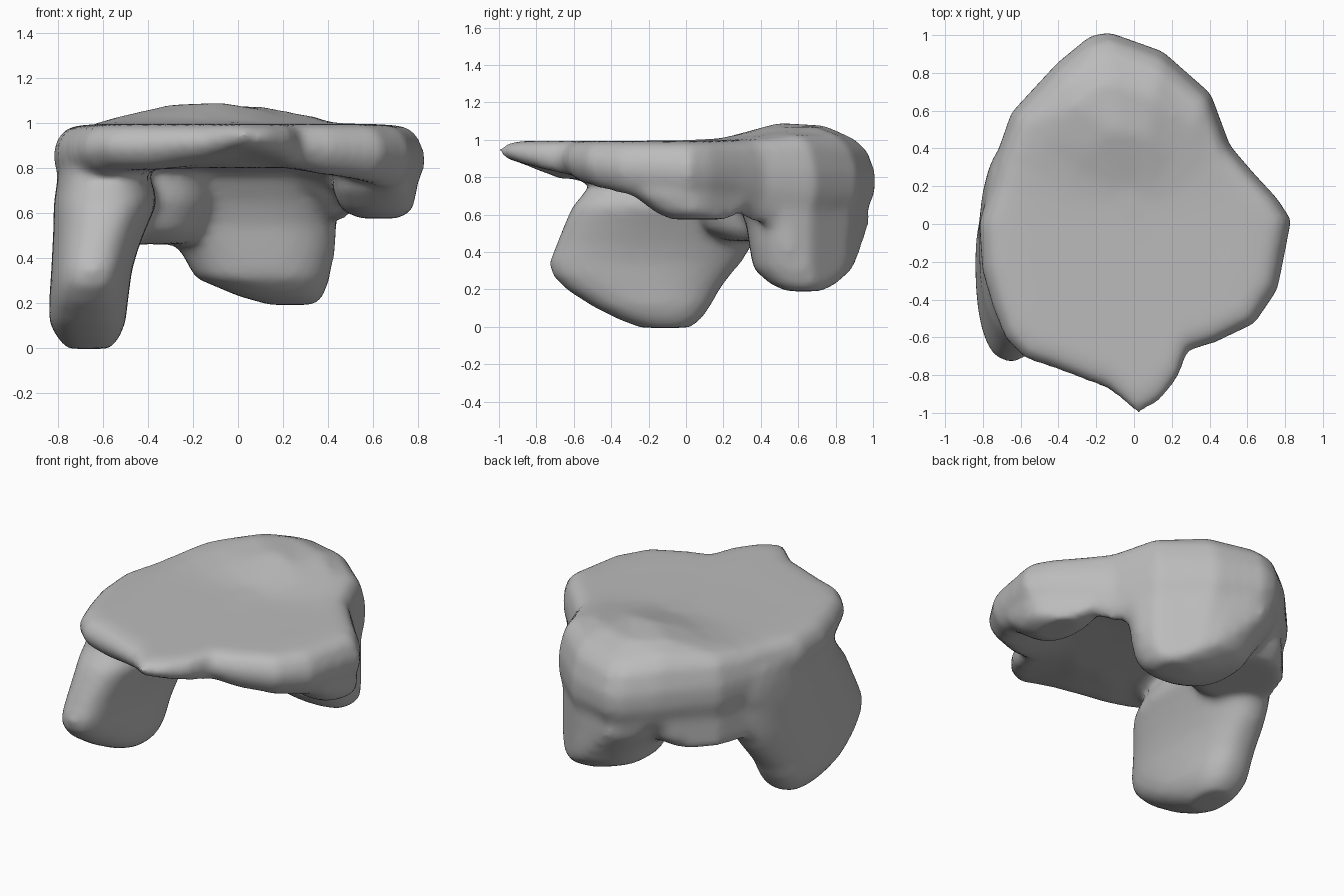
import bpy, bmesh, math
from mathutils import Vector

if "Cube" in bpy.data.objects:
    bpy.data.objects.remove(bpy.data.objects["Cube"])

# Slab outline, anticlockwise from the right: x, y, underside height at the rim
RIM = [(.82, .02, .66), (.75, .13, .64), (.62, .27, .62), (.5, .41, .55), (.4, .68, .5),
       (.15, .9, .5), (-.13, 1.0, .55), (-.23, .98, .55), (-.4, .84, .55), (-.64, .58, .55),
       (-.71, .38, .58), (-.75, .2, .65), (-.81, 0, .7), (-.79, -.25, .72), (-.73, -.45, .75),
       (-.67, -.6, .77), (-.57, -.7, .79), (-.42, -.75, .79), (-.13, -.86, .83), (.02, -.99, .88),
       (.14, -.92, .86), (.23, -.8, .83), (.28, -.66, .8), (.42, -.62, .77), (.63, -.52, .74),
       (.75, -.34, .7)]


def top_height(x, y):
    hump = .11 * math.exp(-((y - .6) / .28) ** 2 - ((x + .1) / .42) ** 2)
    return .995 + hump - .1 * max(0, y - .7) - .04 * max(0, abs(x) - .6)


def new_object(name, bm):
    bmesh.ops.recalc_face_normals(bm, faces=bm.faces)
    mesh = bpy.data.meshes.new(name)
    bm.to_mesh(mesh)
    bm.free()
    ob = bpy.data.objects.new(name, mesh)
    bpy.context.collection.objects.link(ob)
    return ob


def skin(name, rings):
    """Joins closed rings of points and caps both ends."""
    bm = bmesh.new()
    loops = [[bm.verts.new(p) for p in ring] for ring in rings]
    n = len(loops[0])
    for a, b in zip(loops, loops[1:]):
        for i in range(n):
            bm.faces.new((a[i], a[(i + 1) % n], b[(i + 1) % n], b[i]))
    for ring in (loops[0], loops[-1]):
        mid = bm.verts.new(sum((v.co for v in ring), Vector()) / n)
        for i in range(n):
            bm.faces.new((ring[i], ring[(i + 1) % n], mid))
    return new_object(name, bm)


def rim_radius(angle):
    """Distance from the middle to the slab outline."""
    d = Vector((math.cos(angle), math.sin(angle)))
    for p, q in zip(RIM, RIM[1:] + RIM[:1]):
        a, b = Vector(p[:2]), Vector(q[:2])
        e = b - a
        det = d.cross(e)
        if abs(det) > 1e-9:
            t, u = a.cross(e) / det, a.cross(d) / det
            if t > 0 and -1e-6 <= u <= 1 + 1e-6:
                return t
    return 1.0


def pillar(name, sections, power, inside=False):
    """Stacked rounded sections: z, x min, x max, y min, y max."""
    rings = []
    for z, x0, x1, y0, y1 in sections:
        ring = []
        for i in range(32):
            a = math.tau * i / 32
            c, s = math.cos(a), math.sin(a)
            x = (x0 + x1) / 2 + (x1 - x0) / 2 * math.copysign(abs(c) ** power, c)
            y = (y0 + y1) / 2 + (y1 - y0) / 2 * math.copysign(abs(s) ** power, s)
            if inside:
                k = min(1, .985 * rim_radius(math.atan2(y, x)) / max(math.hypot(x, y), 1e-6))
                x, y = x * k, y * k
            ring.append((x, y, z))
        rings.append(ring)
    return skin(name, rings)


# Table slab: scale of each ring, and blend from underside (0) to top (1)
rings = []
for scale, blend in ((.2, 1), (.5, 1), (.75, 1), (.9, .99), (.97, .9), (1.015, .65), (1.015, .42),
                     (.97, .15), (.9, 0), (.75, 0), (.5, 0), (.2, 0)):
    ring = []
    for x, y, low in RIM:
        px, py = x * scale, y * scale
        inner = .8 - .1 * max(0, py)
        base = inner + (low - inner) * min(1, max(0, (scale - .5) / .4))
        ring.append((px, py, base + (top_height(px, py) - base) * blend))
    rings.append(ring)
slab = skin("slab", rings)

# Side leg, leaning forward over a narrow foot
leg = pillar("side_leg", [
    (-.005, -.76, -.57, -.24, .02), (.04, -.8, -.53, -.36, .08), (.11, -.84, -.5, -.5, .13),
    (.2, -.84, -.49, -.64, .18), (.28, -.835, -.48, -.72, .24), (.35, -.83, -.47, -.73, .3),
    (.45, -.825, -.44, -.69, .36), (.55, -.82, -.4, -.65, .4), (.64, -.82, -.36, -.61, .42),
    (.7, -.81, -.37, -.56, .45), (.78, -.8, -.4, -.5, .45), (.88, -.78, -.4, -.5, .45)], .8)

# Back leg, a broad lump that widens upward
back = pillar("back_leg", [
    (.19, .14, .34, .54, .72), (.23, .0, .38, .45, .8), (.31, -.19, .41, .36, .89),
    (.42, -.25, .44, .34, .94), (.55, -.34, .46, .32, 1.0), (.65, -.4, .48, .28, 1.0),
    (.78, -.45, .5, .2, 1.0), (.92, -.42, .45, .2, .98)], .75, True)

# Wall joining the two legs
wall = pillar("corner_wall", [
    (.46, -.7, -.2, .2, .7), (.52, -.76, -.15, .1, .78), (.65, -.8, -.1, .05, .85),
    (.9, -.78, -.1, .05, .85)], .8, True)

# Drooping lobe under the right edge
lobe = pillar("right_lobe", [
    (.575, .54, .72, -.08, .22), (.61, .46, .78, -.16, .3), (.7, .42, .82, -.28, .38),
    (.86, .42, .82, -.34, .38)], .85, True)

# Fuse the parts into one smooth body
stone = bpy.data.materials.new("stone grey")
stone.diffuse_color = (.5, .5, .5, 1)
stone.use_nodes = True
stone.node_tree.nodes["Principled BSDF"].inputs["Base Color"].default_value = stone.diffuse_color
bpy.ops.object.select_all(action='DESELECT')
for ob in (slab, leg, back, wall, lobe):
    ob.select_set(True)
bpy.context.view_layer.objects.active = slab
bpy.ops.object.join()
body = bpy.context.object
body.name = "stone_body"
remesh = body.modifiers.new("fuse", 'REMESH')
remesh.mode = 'VOXEL'
remesh.voxel_size = .025
smooth = body.modifiers.new("soften", 'SMOOTH')
smooth.factor = .5
smooth.iterations = 9
for name in ("fuse", "soften"):
    bpy.ops.object.modifier_apply(modifier=name)
body.data.materials.clear()
body.data.materials.append(stone)
bpy.ops.object.shade_smooth()
